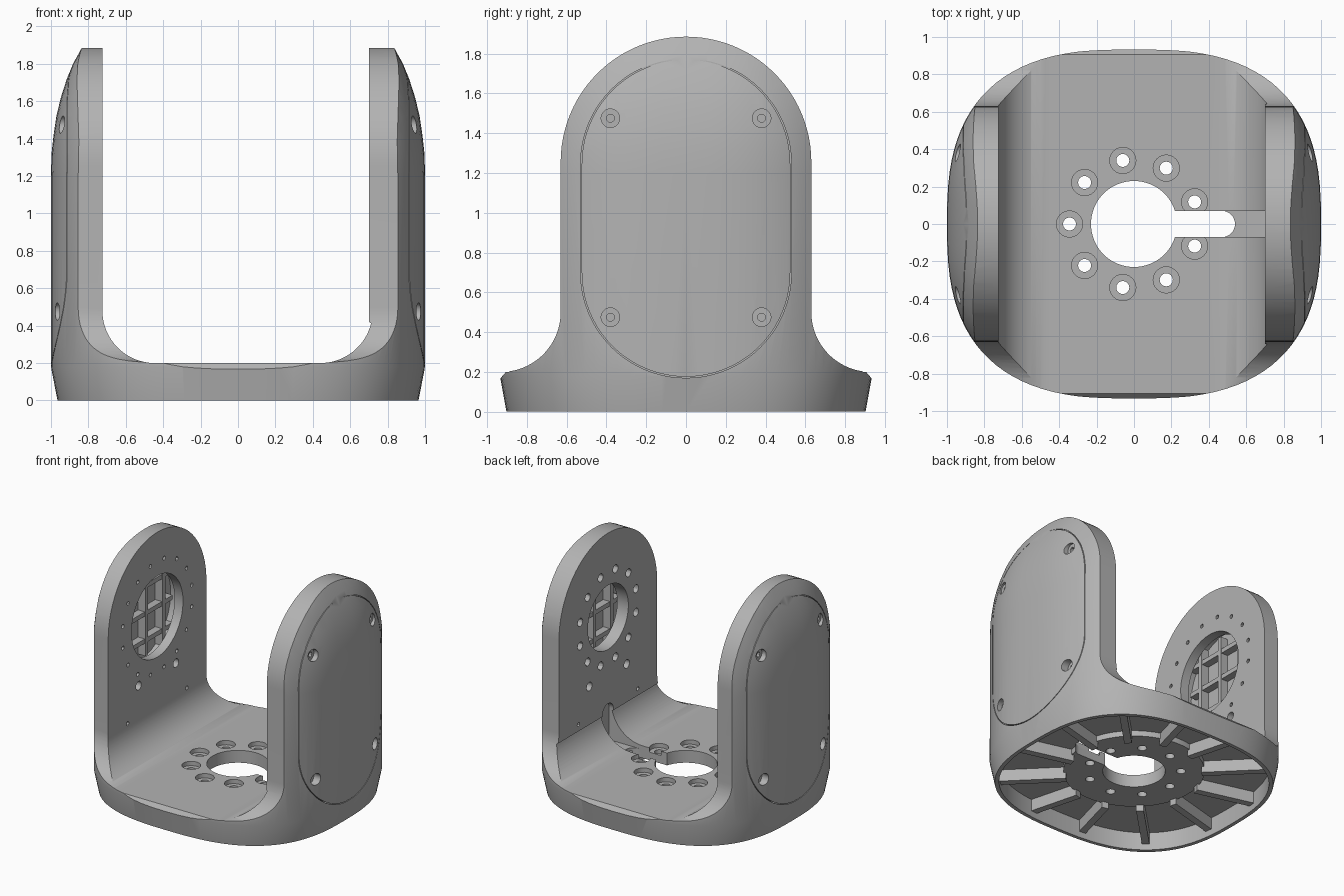
import bpy, bmesh
from math import sin, cos, pi, radians
from mathutils import Matrix

if "Cube" in bpy.data.objects:
    bpy.data.objects.remove(bpy.data.objects["Cube"], do_unlink=True)

grey = bpy.data.materials.new("warm_free_grey")
grey.name = "plain_grey"
grey.use_nodes = True
grey.diffuse_color = (0.45, 0.45, 0.45, 1)
grey.node_tree.nodes["Principled BSDF"].inputs["Base Color"].default_value = grey.diffuse_color

POWER = 2.7
HALF_X, HALF_Y = 1.0, 0.935
WALL_Z = 1.2


def spow(v, p):
    return abs(v) ** p * (1 if v >= 0 else -1)


def footprint(scale, count=96):
    angles = [2 * pi * i / count for i in range(count)]
    return [(HALF_X * scale * spow(cos(a), 2 / POWER),
             HALF_Y * scale * spow(sin(a), 2 / POWER)) for a in angles]


def arc(cu, cv, r, start, end, steps=16):
    return [(cu + r * cos(radians(start + (end - start) * i / steps)),
             cv + r * sin(radians(start + (end - start) * i / steps)))
            for i in range(steps + 1)]


def circle(cu, cv, r, count=32):
    return arc(cu, cv, r, 0, 360, count)[:-1]


def place(axis, u, v, t):
    return {"x": (t, u, v), "y": (u, t, v), "z": (u, v, t)}[axis]


def loft(bm, rings):
    loops = [[bm.verts.new(p) for p in ring] for ring in rings]
    n = len(loops[0])
    for a, b in zip(loops, loops[1:]):
        for i in range(n):
            j = (i + 1) % n
            bm.faces.new((a[i], a[j], b[j], b[i]))
    bm.faces.new(loops[0][::-1])
    bm.faces.new(loops[-1])


def prism(bm, pts, axis, lo, hi):
    loft(bm, [[place(axis, u, v, t) for u, v in pts] for t in (lo, hi)])


def box(u, v, hu, hv):
    return [(u - hu, v - hv), (u + hu, v - hv), (u + hu, v + hv), (u - hu, v + hv)]


def finish(name, bm):
    bmesh.ops.recalc_face_normals(bm, faces=bm.faces)
    mesh = bpy.data.meshes.new(name)
    bm.to_mesh(mesh)
    bm.free()
    mesh.materials.append(grey)
    ob = bpy.data.objects.new(name, mesh)
    bpy.context.collection.objects.link(ob)
    return ob


def prisms(name, items):
    bm = bmesh.new()
    for pts, axis, lo, hi in items:
        prism(bm, pts, axis, lo, hi)
    return finish(name, bm)


def boolean(target, items, mode="DIFFERENCE"):
    """Cut (or intersect) targets with a group of separate prisms."""
    cutter = prisms("cutter", items)
    cutter.hide_render = True
    for ob in target if isinstance(target, list) else [target]:
        mod = ob.modifiers.new("cut", "BOOLEAN")
        mod.operation, mod.solver, mod.object = mode, "EXACT", cutter
        bpy.context.view_layer.objects.active = ob
        bpy.ops.object.modifier_apply(modifier=mod.name)
    bpy.data.objects.remove(cutter, do_unlink=True)


# Rounded outer volume, tapering in towards the top
levels = [(0, .965), (.18, 1), (1.2, 1), (1.32, .997), (1.42, .986), (1.52, .971),
          (1.62, .947), (1.72, .915), (1.8, .882), (1.95, .8)]
bm = bmesh.new()
loft(bm, [[(x, y, z) for x, y in footprint(s)] for z, s in levels])
body = finish("bracket_body", bm)

# Side outline: flared foot, straight cheeks and round top
half = [(1.0, -.1), (1.0, .165), (.935, .165), (.905, .2)] + arc(.93, .5, .3, 265, 180)
top = arc(0, 1.255, .63, 0, 180, 48)
outline = half + top + [(-u, v) for u, v in reversed(half)]
boolean(body, [(outline, "x", -2, 2)], "INTERSECT")

# U-shaped opening between the two cheeks
opening = [(-.725, 3)] + arc(-.445, .48, .28, 180, 270) + arc(.44, .48, .28, 270, 346) \
    + [(.7, .42), (.7, 3)]
boolean(body, [(opening, "y", -2, 2)])

# Hollow underside with a hub plate and radial ribs
boolean(body, [(footprint(.935), "z", -.2, .145)])
hub = prisms("hub_plate", [(circle(0, 0, .52, 64), "z", .1, .16)])
rib_bm = bmesh.new()
for i in range(12):
    a = 2 * pi * (i + .5) / 12
    reach = (abs(cos(a) / .95) ** POWER + abs(sin(a) / .89) ** POWER) ** (-1 / POWER)
    start = len(rib_bm.verts)
    prism(rib_bm, box((.5 + reach) / 2, 0, (reach - .5) / 2, .028), "z", .05, .155)
    rib_bm.verts.ensure_lookup_table()
    bmesh.ops.rotate(rib_bm, verts=rib_bm.verts[start:], matrix=Matrix.Rotation(a, 3, "Z"))
ribs = finish("underside_ribs", rib_bm)

# Floor: keyhole opening, cable slot and countersunk bolt circle
floor = [body, hub]
boolean(floor, [(circle(0, 0, .23, 64), "z", -.1, .4)])
slot = [(.1, -.07)] + arc(.47, 0, .07, -90, 90) + [(.1, .07)]
boolean(floor, [(slot, "z", -.1, .4)])
bolts = [(.345 * cos(radians(20 + 40 * i)), .345 * sin(radians(20 + 40 * i))) for i in range(9)]
boolean(floor, [(circle(x, y, .035, 16), "z", -.1, .4) for x, y in bolts])
boolean(body, [(circle(x, y, .07, 24), "z", .165, .4) for x, y in bolts])
channel = [(-.07, .17), (.07, .17)] + arc(0, .43, .07, 0, 180)
boolean(body, [(channel, "x", .45, .74)])

# Cheeks: motor openings, pockets, ribs, screw holes and cover seams
cover = arc(0, 1.245, .53, 0, 180, 40) + arc(0, .7, .53, 180, 360, 40)
inner = arc(0, 1.245, .524, 0, 180, 40) + arc(0, .7, .524, 180, 360, 40)
screws = [(y, z) for y in (-.38, .38) for z in (.475, 1.475)]
for side, label, bore, ring, count, dot in ((1, "left", .26, .37, 12, .033),
                                            (-1, "right", .33, .45, 16, .016)):
    def span(pts, near, far):
        return (pts, "x", *sorted((side * near, side * far)))

    boolean(body, [span(circle(0, WALL_Z, .4, 48), .8, .885)])
    boolean(body, [span(circle(0, WALL_Z, bore, 64), .6, .82)])
    dots = [(ring * cos(2 * pi * (i + .5) / count), WALL_Z + ring * sin(2 * pi * (i + .5) / count))
            for i in range(count)]
    boolean(body, [span(circle(y, z, dot, 12), .6, .785) for y, z in dots])
    lower = [span(circle(y, .73, .035, 16), .6, .785) for y in (-.24, .24)]
    small = [span(circle(y, .475, .016, 12), .6, .8) for y in (-.38, .38)]
    boolean(body, lower + small)
    boolean(body, [span(circle(y, z, .047, 20), .915, 1.1) for y, z in screws])
    boolean(body, [span(circle(y, z, .02, 12), .84, 1.1) for y, z in screws])

    # Thin seam round the cover, cut with a hollow ring
    seam_bm = bmesh.new()
    rims = [[[seam_bm.verts.new((side * t, u, v)) for u, v in pts] for pts in (cover, inner)]
            for t in (.895, 1.1)]
    loops = [rims[0][0], rims[1][0], rims[1][1], rims[0][1]]
    for a, b in zip(loops, loops[1:] + loops[:1]):
        for i in range(len(a)):
            j = (i + 1) % len(a)
            seam_bm.faces.new((a[i], a[j], b[j], b[i]))
    seam = finish("seam_cutter", seam_bm)
    seam.hide_render = True
    mod = body.modifiers.new("seam", "BOOLEAN")
    mod.operation, mod.solver, mod.object = "DIFFERENCE", "EXACT", seam
    bpy.context.view_layer.objects.active = body
    bpy.ops.object.modifier_apply(modifier=mod.name)
    bpy.data.objects.remove(seam, do_unlink=True)

    # Stiffening grid behind the opening
    grid = []
    for off in (-.22, 0, .22):
        grid.append(span(box(off, WALL_Z, .018, .34), .82, .89))
        grid.append(span(box(0, WALL_Z + off, .34, .018), .825, .89))
    prisms(label + "_cover_grid", grid)

# Smooth curved faces, keep the edges crisp
bpy.ops.object.select_all(action="DESELECT")
for ob in (body, hub):
    ob.select_set(True)
bpy.context.view_layer.objects.active = body
bpy.ops.object.shade_smooth_by_angle(angle=radians(30))
